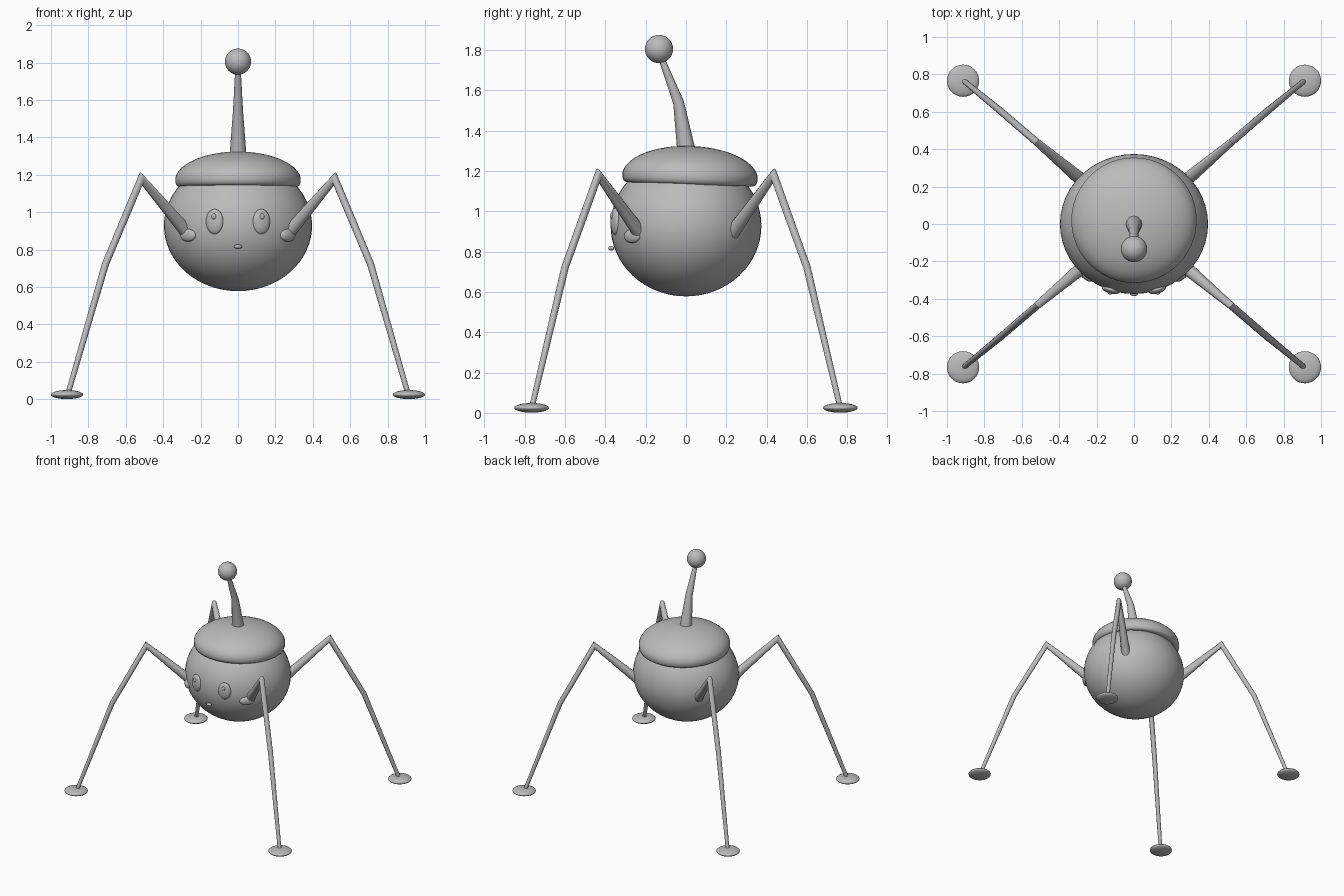
import bpy, bmesh, math
from mathutils import Vector, Matrix

if "Cube" in bpy.data.objects:
    bpy.data.objects.remove(bpy.data.objects["Cube"])

grey = bpy.data.materials.new("neutral grey")
grey.diffuse_color = (0.5, 0.5, 0.5, 1)
grey.use_nodes = True
grey.node_tree.nodes["Principled BSDF"].inputs["Base Color"].default_value = grey.diffuse_color


def finish(name, bm, angle=60):
    """Turn a bmesh into a named, smooth-shaded object."""
    bmesh.ops.recalc_face_normals(bm, faces=bm.faces)
    mesh = bpy.data.meshes.new(name)
    bm.to_mesh(mesh)
    bm.free()
    mesh.materials.append(grey)
    obj = bpy.data.objects.new(name, mesh)
    bpy.context.collection.objects.link(obj)
    bpy.ops.object.select_all(action='DESELECT')
    obj.select_set(True)
    bpy.context.view_layer.objects.active = obj
    bpy.ops.object.shade_smooth_by_angle(angle=math.radians(angle))
    return obj


def ellipsoid(name, centre, radii, turn=0, segs=32, rings=16):
    bm = bmesh.new()
    m = (Matrix.Translation(centre) @ Matrix.Rotation(turn, 4, 'Z')
         @ Matrix.Diagonal((*radii, 1)))
    bmesh.ops.create_uvsphere(bm, u_segments=segs, v_segments=rings, radius=1, matrix=m)
    return finish(name, bm)


def tapered_tube(name, points, radii, sides=12):
    """Tube through points, mitred at each bend."""
    pts = [Vector(p) for p in points]
    dirs = [(b - a).normalized() for a, b in zip(pts, pts[1:])]
    bm = bmesh.new()
    rings = []
    for i, (p, r) in enumerate(zip(pts, radii)):
        before, after = dirs[max(i - 1, 0)], dirs[min(i, len(dirs) - 1)]
        t = (before + after).normalized()
        # every bend lies in the vertical plane of the tube
        flat = Vector((pts[-1].x - pts[0].x, pts[-1].y - pts[0].y, 0)).normalized()
        side = flat.cross(Vector((0, 0, 1)))
        up = side.cross(t)
        stretch = 1 / max(t.dot(after), 0.6)
        rings.append([bm.verts.new(p + side * r * math.cos(a) + up * r * stretch * math.sin(a))
                      for a in (2 * math.pi * k / sides for k in range(sides))])
    for lo, hi in zip(rings, rings[1:]):
        for k in range(sides):
            n = (k + 1) % sides
            bm.faces.new((lo[k], lo[n], hi[n], hi[k]))
    bm.faces.new(rings[0])
    bm.faces.new(rings[-1])
    return finish(name, bm, 40)


# Round body
ellipsoid("body", (0, 0, 0.928), (0.396, 0.374, 0.35), segs=48, rings=32)

# Domed cap with a rounded lip, tipped slightly backwards
profile = [(0, -0.03), (0.29, -0.03), (0.315, -0.034), (0.328, -0.026), (0.335, -0.01)]
profile += [(0.337 * math.cos(a), 0.156 * math.sin(a))
            for a in (math.radians(d) for d in range(6, 91, 7))]
bm = bmesh.new()
verts = [bm.verts.new((r, 0, z)) for r, z in profile]
edges = [bm.edges.new(pair) for pair in zip(verts, verts[1:])]
bmesh.ops.spin(bm, geom=verts + edges, cent=(0, 0, 0), axis=(0, 0, 1),
               angle=2 * math.pi, steps=48, use_merge=True)
bmesh.ops.remove_doubles(bm, verts=bm.verts, dist=0.001)
cap = finish("cap", bm)
cap.location = (0, 0.02, 1.168)
cap.rotation_euler.x = math.radians(-2)

# Antenna and its ball
tapered_tube("antenna", [(0, 0.005, 1.28), (0, -0.037, 1.54), (0, -0.13, 1.78)],
             [0.047, 0.027, 0.014])
ellipsoid("antenna_ball", (0, -0.134, 1.805), (0.07, 0.07, 0.07))

# Four bent legs with flat feet
for sx, left_right in ((-1, "left"), (1, "right")):
    for sy, front_back in ((-1, "front"), (1, "back")):
        tag = front_back + "_" + left_right
        path = [(0.25, 0.21, 0.865), (0.517, 0.435, 1.18), (0.709, 0.6, 0.722), (0.91, 0.765, 0.025)]
        tapered_tube("leg_" + tag, [(x * sx, y * sy, z) for x, y, z in path],
                     [0.037, 0.02, 0.019, 0.014])
        ellipsoid("foot_" + tag, (0.914 * sx, 0.766 * sy, 0.025), (0.086, 0.086, 0.024))

# Face
for s, side in ((-1, "left"), (1, "right")):
    ellipsoid("eye_" + side, (0.125 * s, -0.35, 0.95), (0.048, 0.022, 0.067), math.radians(17) * s)
    ellipsoid("eye_glint_" + side, (0.129 * s, -0.368, 0.977), (0.013, 0.009, 0.016),
              math.radians(17) * s, 16, 8)
    ellipsoid("cheek_" + side, (0.267 * s, -0.267, 0.877), (0.055, 0.02, 0.034), math.radians(45) * s)
ellipsoid("nose", (0, -0.371, 0.816), (0.022, 0.015, 0.011), 0, 16, 8)
